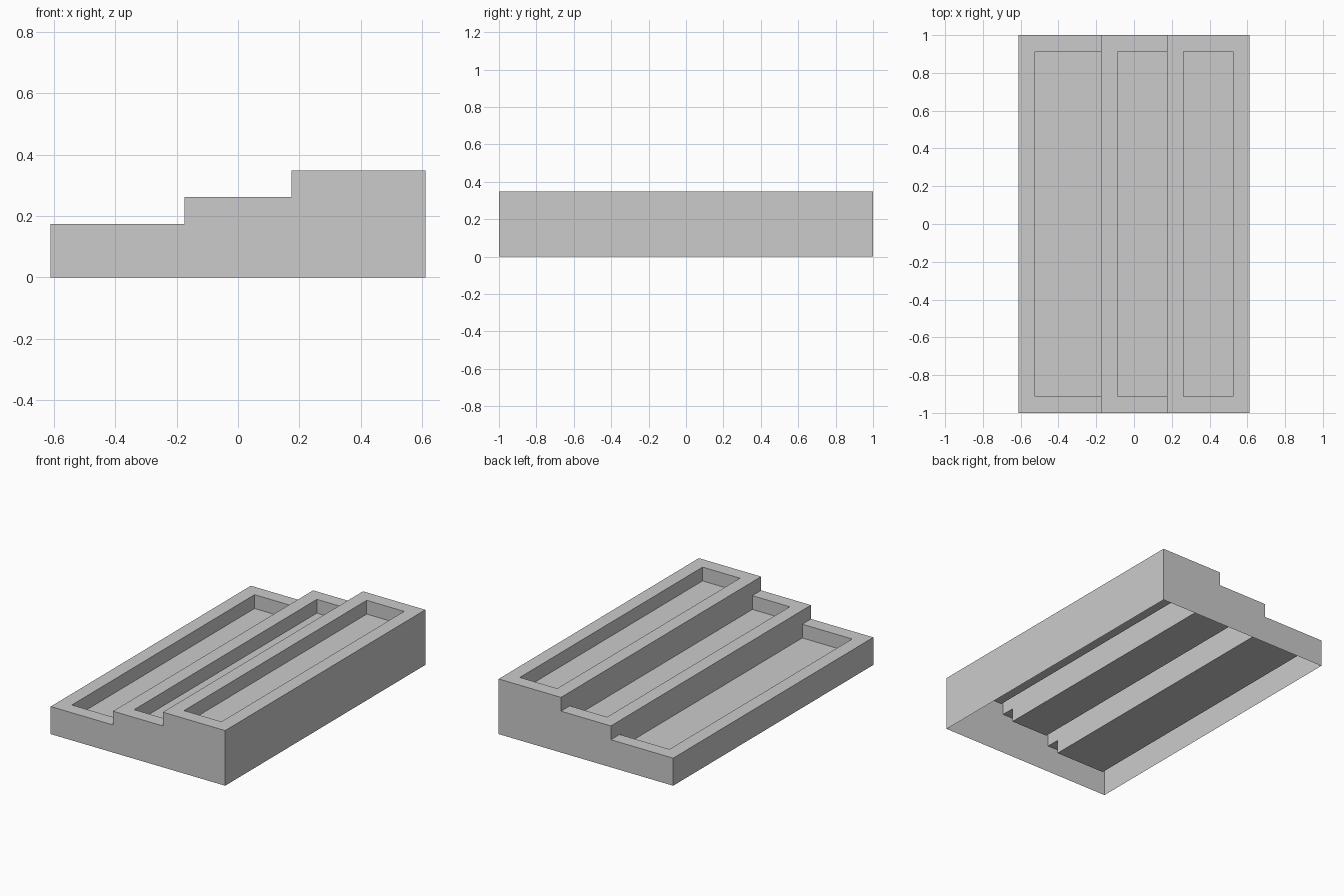
import bpy, bmesh

if "Cube" in bpy.data.objects:
    bpy.data.objects.remove(bpy.data.objects["Cube"])

U = 0.0872                                              # module: rim width and step rise
xs = [k * U for k in (-7, -6, -2, -1, 2, 3, 6, 7)]
ys = [-1, -1 + U, 1 - U, 1]
rim = [2, 2, 3, 3, 4, 4, 4]                             # level of each column at both ends
trays = [2, 1, 3, 2, 4, 3, 4]                           # same columns with sunken trays
levels = [rim, trays, rim]

bm = bmesh.new()


def quad(*pts):
    bm.faces.new([bm.verts.new(p) for p in pts])


def level(i, j):
    inside = 0 <= i < len(rim) and 0 <= j < len(levels)
    return levels[j][i] * U if inside else 0


# Horizontal surfaces: step rims and tray floors
for j in range(3):
    for i in range(7):
        z = level(i, j)
        quad((xs[i], ys[j], z), (xs[i + 1], ys[j], z),
             (xs[i + 1], ys[j + 1], z), (xs[i], ys[j + 1], z))

# Walls facing along x: sides, risers and tray walls
for j in range(3):
    for i in range(8):
        a, b = level(i - 1, j), level(i, j)
        if a != b:
            x, y0, y1 = xs[i], ys[j], ys[j + 1]
            quad((x, y0, a), (x, y0, b), (x, y1, b), (x, y1, a))

# Walls facing along y: ends and tray walls
for i in range(7):
    for j in range(4):
        a, b = level(i, j - 1), level(i, j)
        if a != b:
            y, x0, x1 = ys[j], xs[i], xs[i + 1]
            quad((x0, y, a), (x1, y, a), (x1, y, b), (x0, y, b))

# Weld into one thin shell, open underneath
bmesh.ops.remove_doubles(bm, verts=bm.verts, dist=0.0005)
mesh = bpy.data.meshes.new("stepped_tray_shell")
bm.to_mesh(mesh)
bm.free()
shell = bpy.data.objects.new("stepped_tray_shell", mesh)
bpy.context.collection.objects.link(shell)
